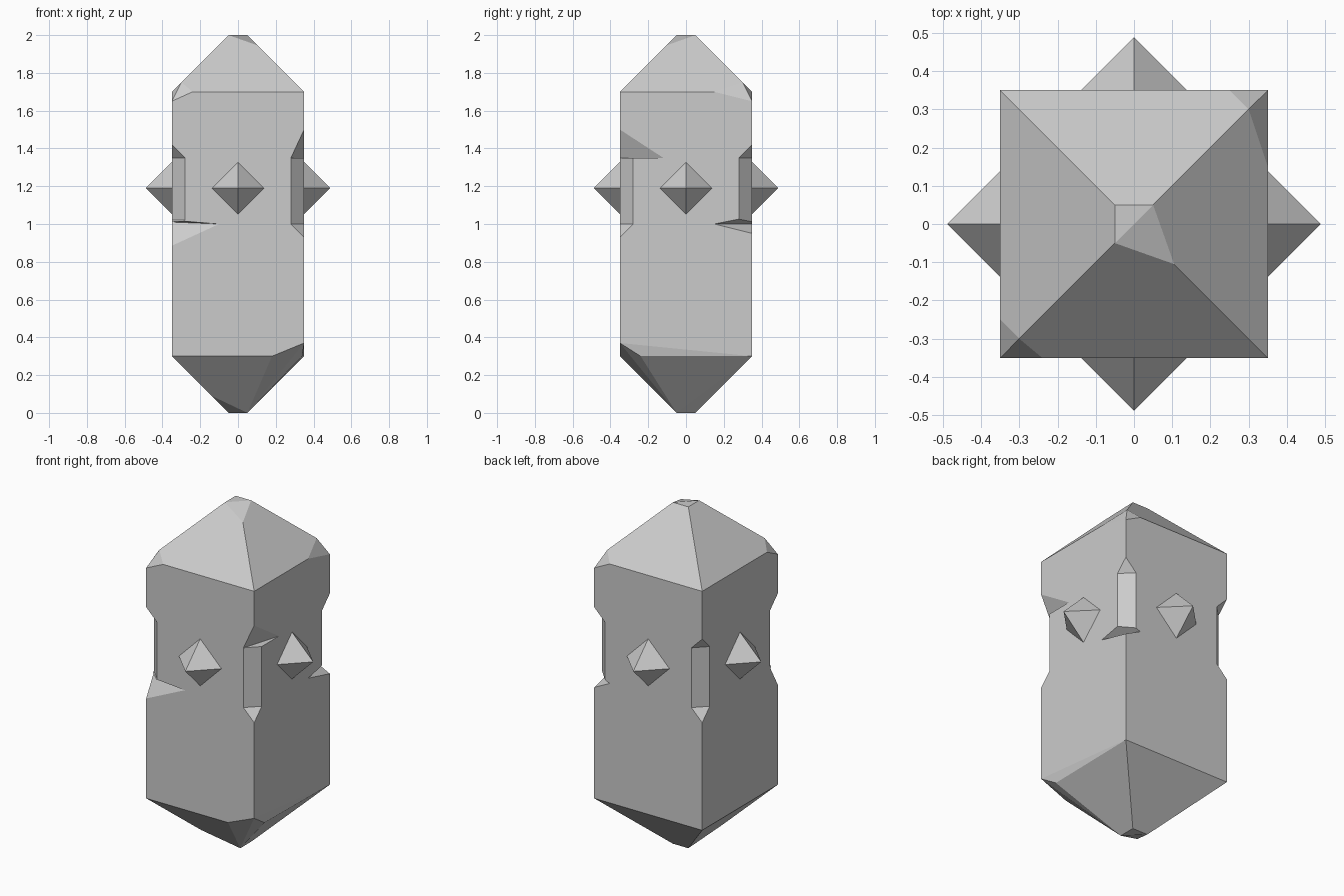
import bpy, bmesh
from mathutils import Vector

if "Cube" in bpy.data.objects:
    bpy.data.objects.remove(bpy.data.objects["Cube"], do_unlink=True)

stone = bpy.data.materials.new("grey_stone")
stone.use_nodes = True
GREY = (0.6, 0.6, 0.6, 1)
stone.diffuse_color = GREY
stone.node_tree.nodes["Principled BSDF"].inputs["Base Color"].default_value = GREY


def hull(name, points):
    """Flat-shaded convex solid around a few points."""
    bm = bmesh.new()
    for p in points:
        bm.verts.new(p)
    res = bmesh.ops.convex_hull(bm, input=bm.verts)
    inner = {v for v in res["geom_interior"] + res["geom_unused"]
             if isinstance(v, bmesh.types.BMVert)}
    bmesh.ops.delete(bm, geom=list(inner), context="VERTS")
    bmesh.ops.dissolve_limit(bm, angle_limit=0.01, verts=bm.verts, edges=bm.edges)
    bmesh.ops.recalc_face_normals(bm, faces=bm.faces)
    mesh = bpy.data.meshes.new(name)
    bm.to_mesh(mesh)
    bm.free()
    mesh.materials.append(stone)
    obj = bpy.data.objects.new(name, mesh)
    bpy.context.scene.collection.objects.link(obj)
    return obj


W = 0.35       # half width of the pillar
IN = 0.28      # where the corner chamfers start
LOW, HIGH = 0.3, 1.7

# Pillar with pointed ends and chipped corners
body = hull("pillar", [
    # shoulder: two whole corners, two chipped corners
    (W, -W, HIGH), (-W, W, HIGH),
    (-0.24, -W, HIGH), (-W, -0.25, HIGH), (-0.3, -0.3, 1.75), (-W, -W, 1.65),
    (0.25, W, HIGH), (W, 0.15, HIGH), (0.3, 0.3, 1.75), (W, W, 1.65),
    # top point
    (-0.05, 0.05, 2), (0.05, 0.05, 2), (-0.05, -0.05, 2), (0.105, -0.105, 1.945),
    # lower rim: one raised corner
    (-W, -W, LOW), (-W, W, LOW), (W, W, LOW),
    (0.18, -W, LOW), (W, -W, 0.37), (0.34, -0.24, LOW),
    # bottom point
    (0.05, -0.05, 0), (-0.05, 0.05, 0), (0.05, 0.05, 0), (-0.14, -0.14, 0.09)])


def cut(name, points):
    """Subtract a convex cutter from the pillar."""
    cutter = hull(name, points)
    cutter.hide_render = True
    cutter.hide_viewport = True
    mod = body.modifiers.new(name, "BOOLEAN")
    mod.operation = "DIFFERENCE"
    mod.solver = "EXACT"
    mod.object = cutter
    return cutter


def grow(a, b, *tips):
    """Enlarge triangles a-b-tip in their own planes, past the pillar sides."""
    a, b = Vector(a), Vector(b)
    mid = (a + b) / 2
    return [mid + (Vector(p) - mid) * 1.6 for p in (a, b, *tips)]


# Chamfered notch on each upright edge: sign x, sign y, bottom, bottom slope
cutters = []
for sx, sy, z, slope in ((1, -1, 1, 0.07), (-1, 1, 1, 0.07),
                         (-1, -1, 1.02, 0.07), (1, 1, 1.01, 0.05)):
    ends = []
    for h, tip in ((z, z - slope), (1.35, 1.42)):
        ends += grow((sx * IN, sy * W, h), (sx * W, sy * IN, h), (sx * W, sy * W, tip))
    cutters.append(cut("notch_cutter", ends))

# Wedge-shaped chips at the ends of three notches
wedges = (((IN, -W, 1.35), (W, -0.12, 1.35), (W, -W, 1.35), (W, -W, 1.5)),
          ((-0.1, -W, 1), (-W, -IN, 1.01), (-W, -W, 1.02), (-W, -W, 0.885)),
          ((0.25, W, 1), (W, 0.15, 1), (W, W, 1.04), (W, W, 0.95)))
for w in wedges:
    cutters.append(cut("wedge_cutter", grow(*w)))

# Bake the cuts and drop the cutters
deps = bpy.context.evaluated_depsgraph_get()
baked = bpy.data.meshes.new_from_object(body.evaluated_get(deps))
body.modifiers.clear()
body.data = baked
for c in cutters:
    bpy.data.objects.remove(c, do_unlink=True)

# Four studs, half sunk into the sides
R = 0.138
for name, x, y in (("front_stud", 0, -W), ("back_stud", 0, W),
                   ("left_stud", W, 0), ("right_stud", -W, 0)):
    centre = Vector((x, y, 1.19))
    hull(name, [centre + Vector(d) * s for s in (R, -R)
                for d in ((1, 0, 0), (0, 1, 0), (0, 0, 1))])
